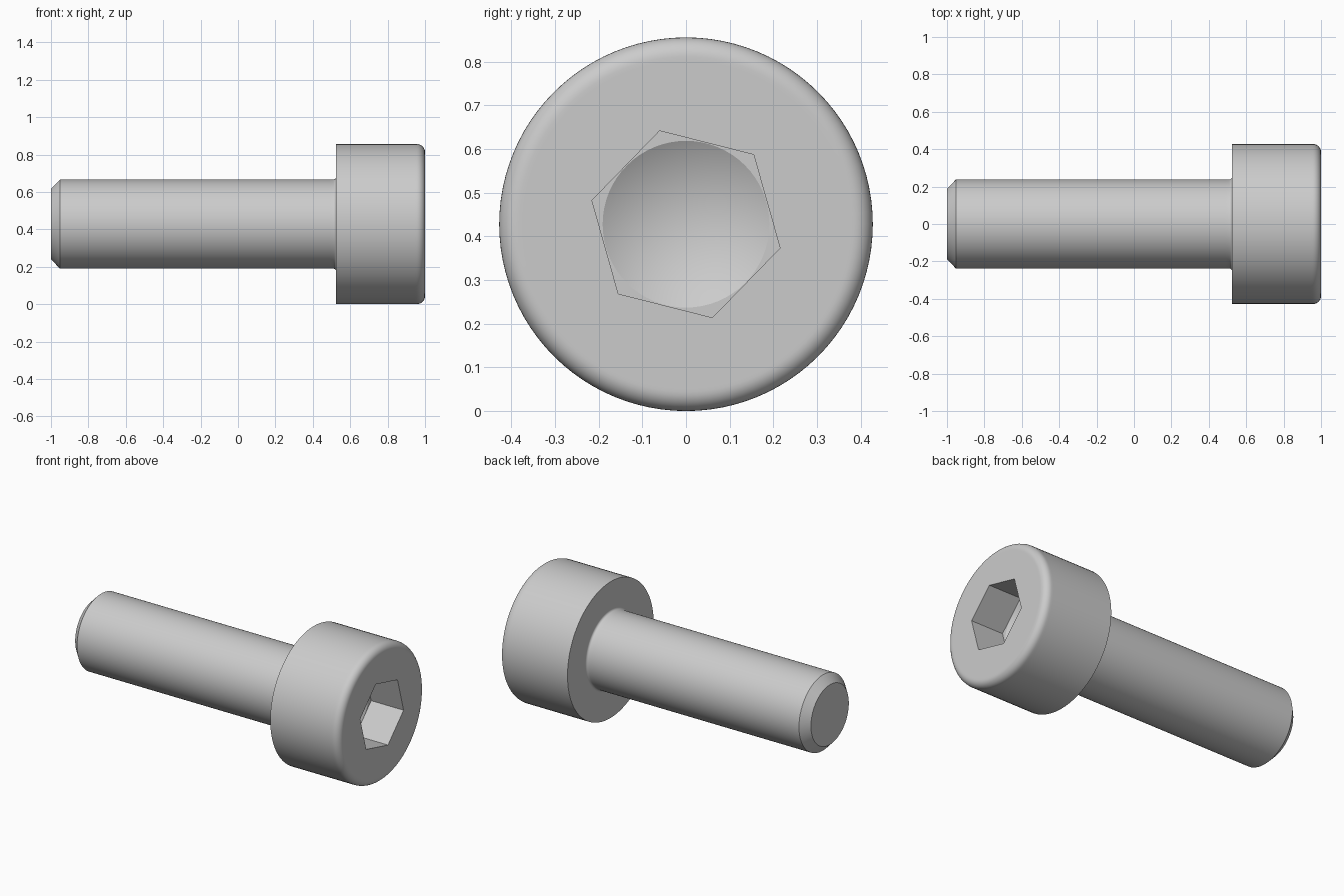
import bpy
import bmesh
import math
from mathutils import Matrix

cube = bpy.data.objects.get("Cube")
if cube:
    bpy.data.objects.remove(cube, do_unlink=True)

HEAD_R = 0.428
SHANK_R = 0.238
TIP_R = 0.188
HEAD_X = 0.524        # underside of the head
ROUND = 0.044         # rounded rim of the head
FILLET = 0.014        # blend between shank and head
HEX_FLAT = 0.1925     # half the width across the socket flats
FLOOR_X = 0.775       # bottom of the socket

steel = bpy.data.materials.new("steel grey")
steel.use_nodes = True
colour = (0.6, 0.6, 0.6, 1)
steel.diffuse_color = colour
steel.node_tree.nodes["Principled BSDF"].inputs["Base Color"].default_value = colour


def arc(cx, cr, radius, start, end, steps=8):
    """Points (x, r) along an arc, angles in degrees."""
    angles = [math.radians(start + (end - start) * i / steps) for i in range(steps + 1)]
    return [(cx + radius * math.cos(a), cr + radius * math.sin(a)) for a in angles]


def lathe(name, profile, segments, turn=0.0):
    """Revolve an (x, r) profile round the screw axis."""
    bm = bmesh.new()
    verts = [bm.verts.new((x, 0, r)) for x, r in profile]
    edges = [bm.edges.new(pair) for pair in zip(verts, verts[1:])]
    bmesh.ops.spin(bm, geom=verts + edges, cent=(0, 0, 0), axis=(1, 0, 0),
                   angle=math.tau, steps=segments, use_merge=True)
    bmesh.ops.remove_doubles(bm, verts=bm.verts, dist=1e-5)
    # Close the open ends with flat caps
    bmesh.ops.holes_fill(bm, edges=[e for e in bm.edges if e.is_boundary], sides=0)
    bmesh.ops.recalc_face_normals(bm, faces=bm.faces)
    bm.transform(Matrix.Translation((0, 0, HEAD_R)) @ Matrix.Rotation(turn, 4, 'X'))
    mesh = bpy.data.meshes.new(name)
    bm.to_mesh(mesh)
    bm.free()
    mesh.materials.append(steel)
    obj = bpy.data.objects.new(name, mesh)
    bpy.context.collection.objects.link(obj)
    return obj


# Shank with chamfered tip, fillet and round-rimmed head
profile = [(-1, TIP_R), (-0.952, SHANK_R), (0.49, SHANK_R)]
profile += arc(HEAD_X - FILLET, SHANK_R + FILLET, FILLET, -90, 0, 5)
profile += [(HEAD_X, 0.27), (HEAD_X, HEAD_R), (0.945, HEAD_R)]
profile += arc(1 - ROUND, HEAD_R - ROUND, ROUND, 90, 0)
profile += [(1, 0.375)]
screw = lathe("socket_head_screw", profile, 96)

# Hexagonal socket and the drilled cone at its bottom
hex_r = HEX_FLAT / math.cos(math.pi / 6)
hex_cutter = lathe("hex_socket_cutter", [(FLOOR_X, hex_r), (1.1, hex_r)], 6,
                   math.radians(15.8))
drill_r = HEX_FLAT - 0.0015
drill_cutter = lathe("drill_point_cutter",
                     [(FLOOR_X - drill_r / math.tan(math.radians(60)), 0),
                      (FLOOR_X, drill_r), (0.9, drill_r)], 64)

bpy.ops.object.select_all(action='DESELECT')
bpy.context.view_layer.objects.active = screw
screw.select_set(True)
for cutter in (hex_cutter, drill_cutter):
    cutter.hide_render = True
    cut = screw.modifiers.new(cutter.name, 'BOOLEAN')
    cut.operation = 'DIFFERENCE'
    cut.solver = 'EXACT'
    cut.object = cutter
    bpy.ops.object.modifier_apply(modifier=cut.name)
    bpy.data.objects.remove(cutter, do_unlink=True)

bpy.ops.object.shade_smooth_by_angle(angle=math.radians(25))
